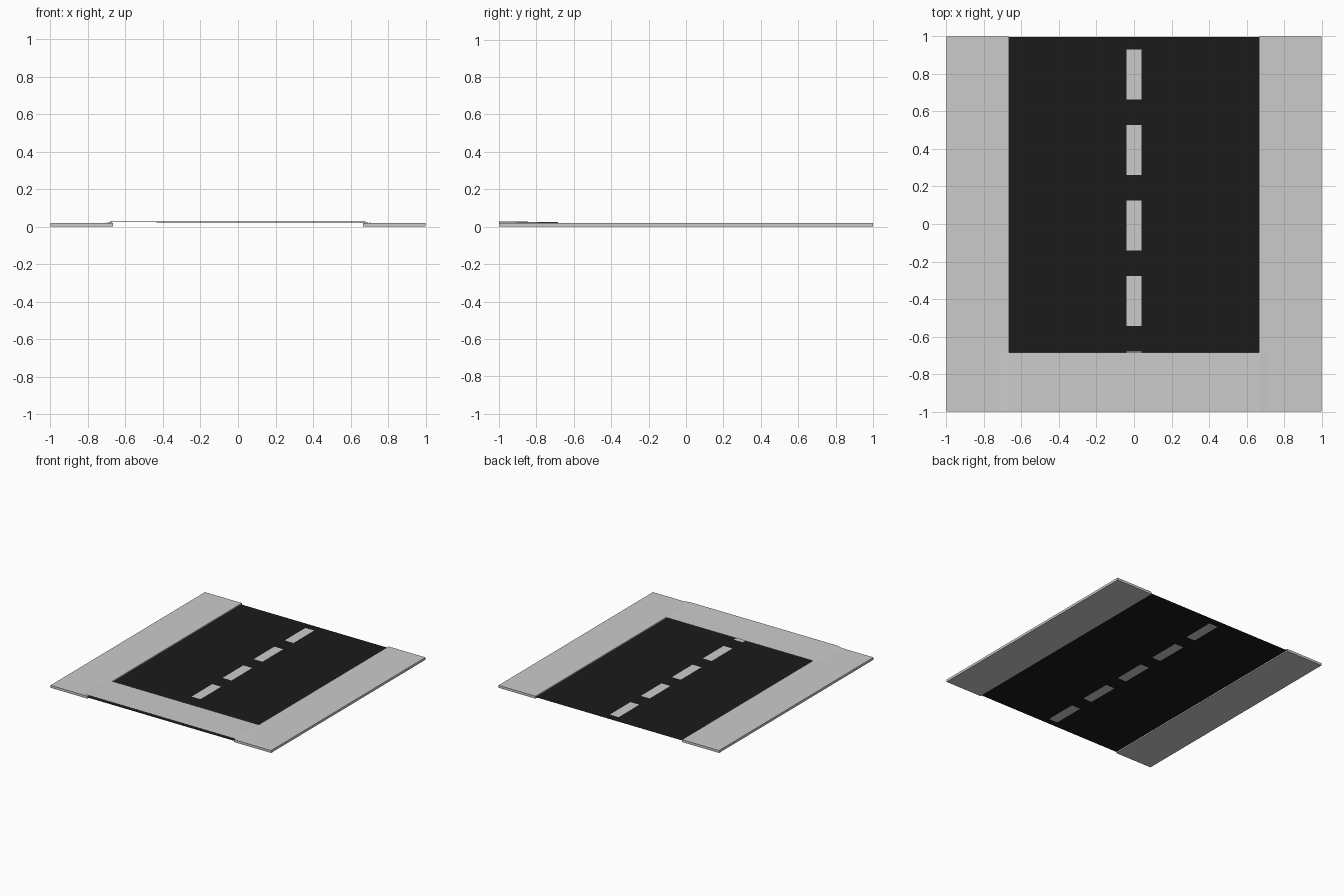
import bpy

if "Cube" in bpy.data.objects:
    bpy.data.objects.remove(bpy.data.objects["Cube"])

ROAD_X = 0.665      # half width of the roadway
DASH_X = 0.04       # half width of a centre dash
ROAD_Z = 0.01
KERB_Z = 0.02


def mesh_object(name, verts, faces, mat=None):
    me = bpy.data.meshes.new(name)
    me.from_pydata(verts, [], faces)
    ob = bpy.data.objects.new(name, me)
    bpy.context.collection.objects.link(ob)
    if mat:
        me.materials.append(mat)
    return ob


def flat_rects(name, rects, z, mat=None):
    verts, faces = [], []
    for x0, x1, y0, y1 in rects:
        n = len(verts)
        verts += [(x0, y0, z), (x1, y0, z), (x1, y1, z), (x0, y1, z)]
        faces.append((n, n + 1, n + 2, n + 3))
    return mesh_object(name, verts, faces, mat)


asphalt = bpy.data.materials.new("asphalt")
asphalt.diffuse_color = (0.011, 0.011, 0.011, 1)
asphalt.use_nodes = True
asphalt.node_tree.nodes["Principled BSDF"].inputs["Base Color"].default_value = asphalt.diffuse_color

# sidewalks on both sides
for side, label in ((-1, "left"), (1, "right")):
    bpy.ops.mesh.primitive_cube_add(
        size=1, location=(side * (1 + ROAD_X) / 2, 0, KERB_Z / 2))
    walk = bpy.context.object
    walk.name = label + "_sidewalk"
    walk.scale = (1 - ROAD_X, 2, KERB_Z)

# centre dashes, set flush into the road
dashes = [(0.662 - 0.402 * i, 0.930 - 0.402 * i) for i in range(5)]
flat_rects("centre_dashes", [(-DASH_X, DASH_X, a, b) for a, b in dashes], ROAD_Z)

# road surface: two lanes plus the gaps between dashes
rects = [(-ROAD_X, -DASH_X, -1, 0.995), (DASH_X, ROAD_X, -1, 0.995)]
y = 0.995
for a, b in dashes:
    rects.append((-DASH_X, DASH_X, b, y))
    y = a
rects.append((-DASH_X, DASH_X, -1, y))
flat_rects("road_surface", rects, ROAD_Z, asphalt)

# raised crossing: a thin sheet whose sides drape onto the sidewalks
front = [(-0.71, 0.0205), (-0.67, 0.029), (0.67, 0.028), (0.71, 0.0205)]
back = [(-0.71, 0.0205), (-0.67, 0.024), (0.67, 0.023), (0.71, 0.0205)]
verts = [(x, -1, z) for x, z in front] + [(x, -0.685, z) for x, z in back]
mesh_object("crossing_slab", verts, [(i, i + 1, i + 5, i + 4) for i in range(3)])
